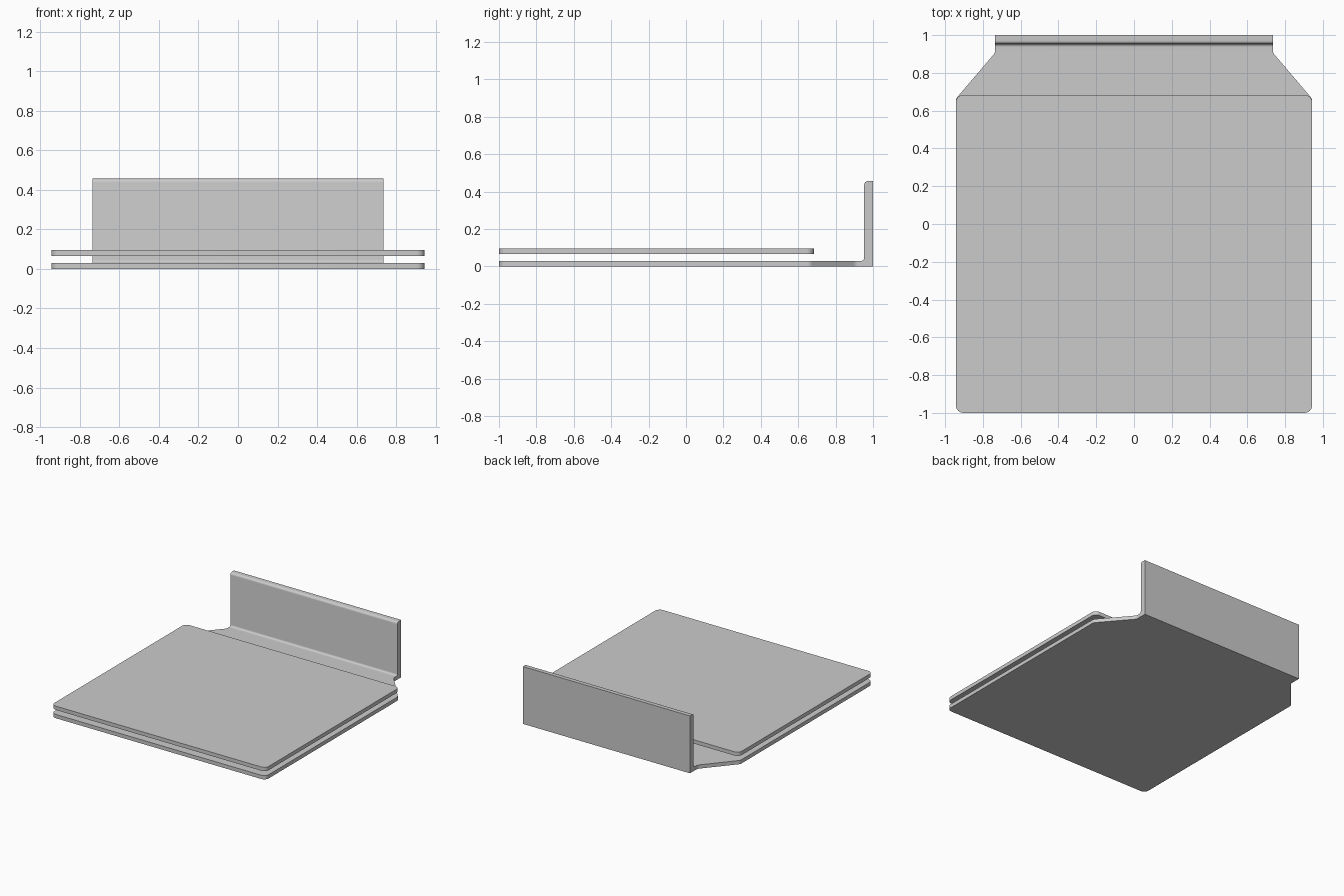
import bpy, bmesh, math
from mathutils import Vector

if "Cube" in bpy.data.objects:
    bpy.data.objects.remove(bpy.data.objects["Cube"])


def rounded(points, steps=6):
    """Fillet each (x, y, radius) corner of a closed polygon."""
    out = []
    for i, (x, y, r) in enumerate(points):
        p = Vector((x, y))
        if r == 0:
            out.append(p)
            continue
        a = (Vector(points[i - 1][:2]) - p).normalized()
        b = (Vector(points[(i + 1) % len(points)][:2]) - p).normalized()
        half = a.angle(b) / 2
        centre = p + (a + b).normalized() * (r / math.sin(half))
        start = p + a * (r / math.tan(half)) - centre
        end = p + b * (r / math.tan(half)) - centre
        sweep = start.angle_signed(end)
        for k in range(steps + 1):
            t = -sweep * k / steps
            c, s = math.cos(t), math.sin(t)
            out.append(centre + Vector((c * start.x - s * start.y,
                                        s * start.x + c * start.y)))
    return out


def prism(bm, outline, to3d, low, high, open_edge=False):
    """Extrude an outline; open_edge leaves out the side that closes the loop."""
    a = [bm.verts.new(to3d(p, low)) for p in outline]
    b = [bm.verts.new(to3d(p, high)) for p in outline]
    bm.faces.new(a[::-1])
    bm.faces.new(b)
    n = len(outline)
    for i in range(n - 1 if open_edge else n):
        j = (i + 1) % n
        bm.faces.new((a[i], a[j], b[j], b[i]))


def finish(name, bm):
    bmesh.ops.remove_doubles(bm, verts=bm.verts, dist=1e-5)
    bmesh.ops.recalc_face_normals(bm, faces=bm.faces)
    mesh = bpy.data.meshes.new(name)
    bm.to_mesh(mesh)
    bm.free()
    obj = bpy.data.objects.new(name, mesh)
    bpy.context.collection.objects.link(obj)
    bpy.ops.object.select_all(action='DESELECT')
    obj.select_set(True)
    bpy.context.view_layer.objects.active = obj
    bpy.ops.object.shade_smooth_by_angle(angle=math.radians(30))


def flat(p, z):
    return (p.x, p.y, z)


def side(p, x):
    return (x, p.x, p.y)


W, NECK, T, R = 0.943, 0.735, 0.03, 0.04
BEND, FACE = 0.938, 0.953

# Bent bracket: tapered base plate welded to the upright flange
bm = bmesh.new()
right = [(W, -1, R), (W, 0.663, R), (NECK, 0.907, R), (NECK, BEND, 0)]
left = [(-x, y, r) for x, y, r in reversed(right)]
# the loop starts and ends at the bend, so the open edge is the weld
base = rounded(left + right)
prism(bm, base, flat, 0, T, open_edge=True)
flange = rounded([(BEND, 0, 0), (1, 0, 0), (1, 0.456, 0), (FACE, 0.456, 0.018),
                  (FACE, T, FACE - BEND), (BEND - 0.05, T, 0)])[:-1]
prism(bm, flange, side, -NECK, NECK, open_edge=True)
finish("bent_bracket", bm)

# Separate flat plate floating above the base
bm = bmesh.new()
plate = rounded([(-W, -1, R), (W, -1, R), (W, 0.684, R), (-W, 0.684, R)])
prism(bm, plate, flat, 0.066, 0.096)
finish("upper_plate", bm)
